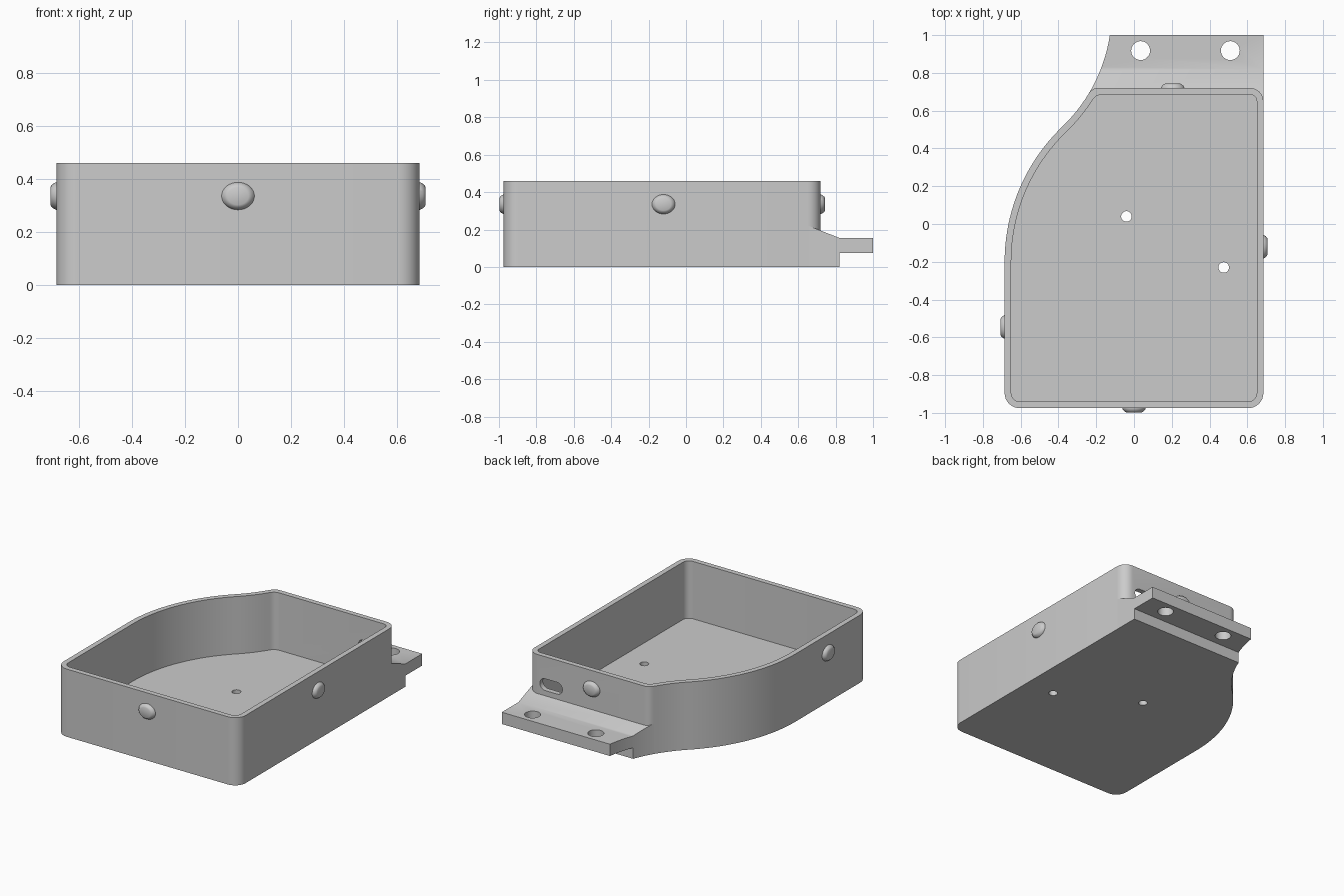
import bpy, bmesh, math
from mathutils import Matrix, Vector

if "Cube" in bpy.data.objects:
    bpy.data.objects.remove(bpy.data.objects["Cube"])

grey = bpy.data.materials.new("light grey")
grey.diffuse_color = (0.6, 0.6, 0.6, 1)
grey.use_nodes = True
grey.node_tree.nodes["Principled BSDF"].inputs["Base Color"].default_value = grey.diffuse_color

HEIGHT, WALL, FLOOR = 0.46, 0.035, 0.07
X, FRONT, BACK, TAB_END = 0.685, -0.975, 0.72, 1.0
# Two tangent arcs shape the curved side
C1, R1 = Vector((0.305, -0.2)), 0.99
C2, R2 = Vector((-0.968, 1.129)), 0.85
BEND = math.atan2(0.715, 0.685)


def arc(c, r, a, b, n):
    return [(c[0] + r * math.cos(a + (b - a) * i / n),
             c[1] + r * math.sin(a + (b - a) * i / n)) for i in range(n + 1)]


def outline(d):
    """Box plan inset by d, counter-clockwise."""
    back, r2 = BACK - d, R2 + d
    f, b = 0.08 - d, 0.07 - d
    q = math.pi / 2
    pts = arc((-X + 0.08, FRONT + 0.08), f, 2 * q, 3 * q, 8)
    pts += arc((X - 0.08, FRONT + 0.08), f, 3 * q, 4 * q, 8)
    pts += arc((X - 0.07, BACK - 0.07), b, 0, q, 8)
    # small rounded corner where the back meets the curved side
    a_corner = math.asin((back - C2.y) / r2)
    a_start = math.asin((back - 0.03 - C2.y) / r2)
    corner = Vector((C2.x + r2 * math.cos(a_corner), back))
    p0 = corner + Vector((0.035, 0))
    p2 = Vector((C2.x + r2 * math.cos(a_start), back - 0.03))
    for i in range(6):
        t = i / 6
        pts.append(tuple(p0 * (1 - t) ** 2 + corner * 2 * t * (1 - t) + p2 * t * t))
    pts += arc(C2, r2, a_start, -BEND, 8)
    pts += arc(C1, R1 - d, math.pi - BEND, math.pi, 24)[1:]
    return pts


def prism(name, pts, lo, hi, axes="xyz"):
    """Extrude a closed profile; the third axis letter is the extrusion axis."""
    bm = bmesh.new()
    order = ["xyz".index(a) for a in axes]
    rings = []
    for h in (lo, hi):
        ring = []
        for p in pts:
            co = [0, 0, 0]
            for k, v in zip(order, (p[0], p[1], h)):
                co[k] = v
            ring.append(bm.verts.new(co))
        rings.append(ring)
    n = len(pts)
    bm.faces.new(rings[0])
    bm.faces.new(rings[1])
    for i in range(n):
        j = (i + 1) % n
        bm.faces.new((rings[0][i], rings[0][j], rings[1][j], rings[1][i]))
    return finish(name, bm)


def finish(name, bm):
    bmesh.ops.recalc_face_normals(bm, faces=bm.faces)
    me = bpy.data.meshes.new(name)
    bm.to_mesh(me)
    bm.free()
    me.materials.append(grey)
    ob = bpy.data.objects.new(name, me)
    bpy.context.collection.objects.link(ob)
    return ob


def boolean(ob, tool, op="DIFFERENCE"):
    bpy.context.view_layer.objects.active = ob
    mod = ob.modifiers.new("cut", "BOOLEAN")
    mod.operation, mod.solver, mod.object = op, "EXACT", tool
    bpy.ops.object.modifier_apply(modifier=mod.name)
    bpy.data.objects.remove(tool)


def drill(ob, x, y, r):
    boolean(ob, prism("hole_cutter", arc((x, y), r, 0, 2 * math.pi, 32)[:-1], -0.2, 0.3))


# Open tray with a thin wall and a floor
tray = prism("tray", outline(0), 0, HEIGHT)
boolean(tray, prism("cavity_cutter", outline(WALL), FLOOR, 0.7))
drill(tray, -0.04, 0.04, 0.028)
drill(tray, 0.475, -0.23, 0.028)

# Rounded cable slot through the back wall
slot = arc((0.555, 0.27), 0.04, -math.pi / 2, math.pi / 2, 12)
slot += arc((0.465, 0.27), 0.04, math.pi / 2, 1.5 * math.pi, 12)
boolean(tray, prism("slot_cutter", slot, 0.6, 0.8, "xzy"))

# Mounting tab: stepped side profile trimmed to the curved plan
side = [(0.655, 0), (0.82, 0), (0.82, 0.075), (TAB_END, 0.075),
        (TAB_END, 0.155), (0.82, 0.155), (0.655, 0.22)]
tab = prism("mounting_tab", side, -1, X, "yzx")
a0 = math.asin((0.6 - C2.y) / R2)
a1 = math.asin((1.05 - C2.y) / R2)
plan = [(-1.5, 1.05), (-1.5, 0.6)] + arc(C2, R2, a0, a1, 24)
boolean(tab, prism("curve_cutter", plan, -0.2, 0.6))
boolean(tab, prism("tray_cutter", outline(0.015), -0.2, 0.6))
for x in (0.035, 0.51):
    drill(tab, x, 0.918, 0.05)


def bump(name, x, y, turn):
    """Low oval snap bump facing -y before turning about z."""
    bm = bmesh.new()
    rings, n = [], 32
    for s, out in ((1, -0.006), (1, 0.002), (0.9, 0.012), (0.78, 0.019), (0.64, 0.023)):
        rings.append([bm.verts.new((0.062 * s * math.cos(2 * math.pi * i / n), -out,
                                    0.052 * s * math.sin(2 * math.pi * i / n)))
                      for i in range(n)])
    for a, b in zip(rings, rings[1:]):
        for i in range(n):
            j = (i + 1) % n
            bm.faces.new((a[i], a[j], b[j], b[i]))
    bm.faces.new(rings[0])
    bm.faces.new(rings[-1])
    bm.transform(Matrix.Translation((x, y, 0.335)) @ Matrix.Rotation(turn, 4, "Z"))
    return finish(name, bm)


# One snap bump on each side
parts = [tray, tab,
         bump("front_bump", 0, FRONT, 0),
         bump("right_bump", X, -0.12, math.pi / 2),
         bump("back_bump", 0.205, BACK, math.pi),
         bump("left_bump", -X, -0.545, -math.pi / 2)]

for ob in parts:
    bpy.ops.object.select_all(action="DESELECT")
    ob.select_set(True)
    bpy.context.view_layer.objects.active = ob
    bpy.ops.object.shade_smooth_by_angle(angle=math.radians(30))
